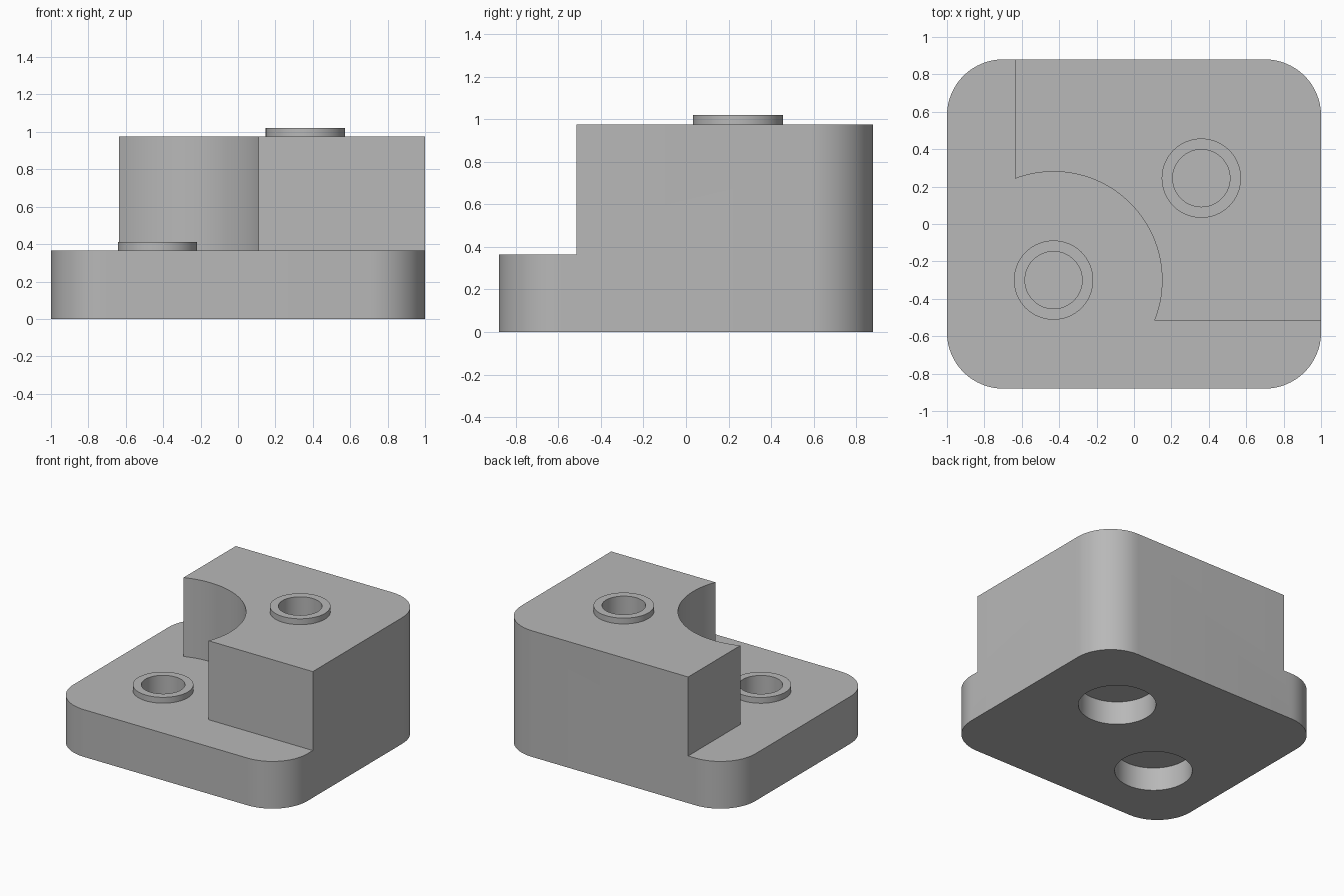
import bpy, bmesh
from math import sin, cos, pi, atan2

cube = bpy.data.objects.get("Cube")
if cube:
    bpy.data.objects.remove(cube, do_unlink=True)

HALF_X, HALF_Y, CORNER = 1.0, 0.88, 0.3
BASE_TOP, BLOCK_TOP = 0.365, 0.975
BLOCK_LEFT, BLOCK_FRONT = -0.635, -0.515
LOW, HIGH = (-0.43, -0.30), (0.36, 0.245)
SCOOP = 0.58

grey = bpy.data.materials.new("plain grey")
grey.use_nodes = True
colour = (0.48, 0.48, 0.48, 1)
grey.diffuse_color = colour
grey.node_tree.nodes["Principled BSDF"].inputs["Base Color"].default_value = colour


def arc(centre, r, a0, a1, n):
    return [(centre[0] + r * cos(a0 + (a1 - a0) * i / n),
             centre[1] + r * sin(a0 + (a1 - a0) * i / n)) for i in range(n + 1)]


def prism(name, outline, z0, z1):
    """Extrude a counter-clockwise outline from z0 to z1."""
    bm = bmesh.new()
    face = bm.faces.new([bm.verts.new((x, y, z0)) for x, y in outline])
    new = bmesh.ops.extrude_face_region(bm, geom=[face])["geom"]
    top = [v for v in new if isinstance(v, bmesh.types.BMVert)]
    bmesh.ops.translate(bm, verts=top, vec=(0, 0, z1 - z0))
    bmesh.ops.recalc_face_normals(bm, faces=bm.faces)
    mesh = bpy.data.meshes.new(name)
    bm.to_mesh(mesh)
    bm.free()
    mesh.materials.append(grey)
    obj = bpy.data.objects.new(name, mesh)
    bpy.context.collection.objects.link(obj)
    return obj


def cylinder(name, centre, r, z0, z1):
    return prism(name, arc(centre, r, 0, 2 * pi, 64)[:-1], z0, z1)


def combine(target, tool, operation):
    """Apply a boolean and discard its tool."""
    mod = target.modifiers.new(operation.lower(), 'BOOLEAN')
    mod.operation, mod.object, mod.solver = operation, tool, 'EXACT'
    bpy.context.view_layer.objects.active = target
    bpy.ops.object.modifier_apply(modifier=mod.name)
    bpy.data.objects.remove(tool, do_unlink=True)


# Rounded body at full height
ix, iy = HALF_X - CORNER, HALF_Y - CORNER
outline = []
for i, (sx, sy) in enumerate([(1, 1), (-1, 1), (-1, -1), (1, -1)]):
    outline += arc((sx * ix, sy * iy), CORNER, i * pi / 2, (i + 1) * pi / 2, 16)
body = prism("stepped_body", outline, 0, BLOCK_TOP)

# Lowered step with a round scoop into the block
dy = BLOCK_FRONT - LOW[1]
dx = BLOCK_LEFT - LOW[0]
start = atan2(dy, (SCOOP ** 2 - dy ** 2) ** 0.5)
end = atan2((SCOOP ** 2 - dx ** 2) ** 0.5, dx)
step = [(-2, -2), (2, -2), (2, BLOCK_FRONT)]
step += arc(LOW, SCOOP, start, end, 40) + [(BLOCK_LEFT, 2), (-2, 2)]
combine(body, prism("step_cutter", step, BASE_TOP, 2), 'DIFFERENCE')

# Raised collars, blind bores above and wider sockets underneath
for centre, surface in ((LOW, BASE_TOP), (HIGH, BLOCK_TOP)):
    rim = surface + 0.045
    combine(body, cylinder("collar", centre, 0.212, surface - 0.05, rim), 'UNION')
    combine(body, cylinder("bore", centre, 0.153, rim - 0.19, rim + 0.1), 'DIFFERENCE')
    combine(body, cylinder("socket", centre, 0.272, -0.1, 0.18), 'DIFFERENCE')

bpy.ops.object.select_all(action='DESELECT')
body.select_set(True)
bpy.context.view_layer.objects.active = body
bpy.ops.object.shade_smooth_by_angle(angle=pi / 6)
